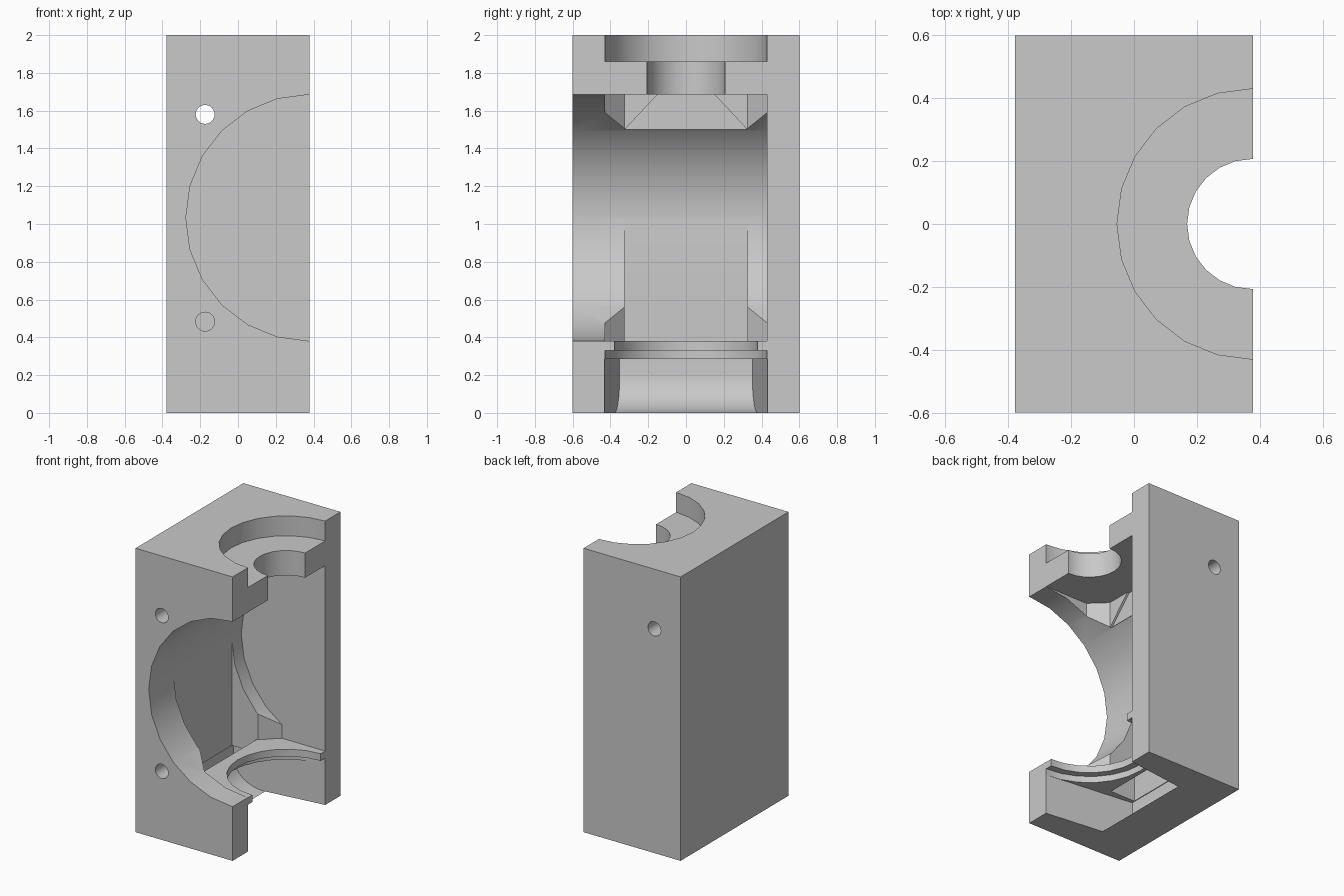
import bpy, bmesh, math
from mathutils import Matrix, Vector

if "Cube" in bpy.data.objects:
    bpy.data.objects.remove(bpy.data.objects["Cube"])

HALF = 0.378       # half width of the block
AXIS_X = 0.376     # axis of the round bores, just inside the open side
OUT = 0.8          # how far cutters reach beyond the open side

grey = bpy.data.materials.new("grey")
grey.use_nodes = True
colour = (0.585, 0.585, 0.585, 1)
grey.diffuse_color = colour
grey.node_tree.nodes["Principled BSDF"].inputs["Base Color"].default_value = colour


def to_object(bm, name):
    bmesh.ops.recalc_face_normals(bm, faces=bm.faces)
    mesh = bpy.data.meshes.new(name)
    bm.to_mesh(mesh)
    bm.free()
    mesh.materials.append(grey)
    obj = bpy.data.objects.new(name, mesh)
    bpy.context.collection.objects.link(obj)
    return obj


def loft(name, ring_a, ring_b):
    """Closed solid between two matching rings of points."""
    bm = bmesh.new()
    a = [bm.verts.new(p) for p in ring_a]
    b = [bm.verts.new(p) for p in ring_b]
    bm.faces.new(a)
    bm.faces.new(b)
    for i in range(len(a)):
        j = (i + 1) % len(a)
        bm.faces.new((a[i], a[j], b[j], b[i]))
    return to_object(bm, name)


def upright(name, half_plan, z0, z1):
    """Vertical prism from one half of a plan mirrored across y = 0."""
    plan = half_plan + [(x, -y) for x, y in reversed(half_plan)]
    return loft(name, [(x, y, z0) for x, y in plan], [(x, y, z1) for x, y in plan])


def bore(name, axis, centre, radius, start, end):
    """Cylinder along y or z; centre gives the other two coordinates."""
    bm = bmesh.new()
    bmesh.ops.create_cone(bm, cap_ends=True, segments=24, radius1=radius,
                          radius2=radius, depth=end - start)
    mid = (start + end) / 2
    if axis == "y":
        move = Matrix.Translation(Vector((centre[0], mid, centre[1])))
        bm.transform(move @ Matrix.Rotation(math.pi / 2, 4, "X"))
    else:
        bm.transform(Matrix.Translation(Vector((centre[0], centre[1], mid))))
    return to_object(bm, name)


# Solid block
body = upright("housing_block", [(-HALF, 0.6), (HALF, 0.6)], 0, 2)

# Base cavity with a curved floor and sides that narrow inward
profile = [(OUT, 0.285), (OUT, -0.05), (-0.04, -0.05)]
for i in range(9):
    t = math.radians(90 * i / 8)
    profile.append((-0.053 - 0.227 * math.sin(t), 0.2 * (1 - math.cos(t))))
profile.append((-0.28, 0.285))


def half_width(x):
    return 0.431 - 0.122 * (AXIS_X - x)


cutters = [loft("base_cavity", [(x, -half_width(x), z) for x, z in profile],
                [(x, half_width(x), z) for x, z in profile])]

# Stepped round openings in the floor and the top
for name, radius, z0, z1 in (("floor_groove", 0.43, 0.27, 0.33),
                             ("floor_lip", 0.38, 0.32, 0.4),
                             ("top_seat", 0.43, 1.86, 2.1),
                             ("top_hole", 0.207, 1.6, 1.9)):
    cutters.append(bore(name, "z", (AXIS_X, 0), radius, z0, z1))

# Chamber, large front bore, pocket behind it and slot down to the base cavity
cutters += [
    upright("chamber", [(-0.07, 0.325), (0.04, 0.43), (OUT, 0.43)], 0.38, 1.686),
    bore("front_bore", "y", (AXIS_X, 1.033), 0.652, -0.7, 0.43),
    upright("lower_pocket", [(-0.275, 0.325), (0.3, 0.325)], 0.38, 1.033),
    upright("pocket_slot", [(-0.275, 0.325), (-0.08, 0.325)], 0.25, 0.5),
]

# Shallow tapered recess above the chamber wall
taper = [(-0.325, 1.5), (0.325, 1.5), (0.15, 1.686), (-0.15, 1.686)]
cutters.append(loft("upper_recess", [(-0.085, y, z) for y, z in taper],
                    [(0.1, y, z) for y, z in taper]))

# Upper bolt hole runs through, lower one opens into the pocket
cutters.append(bore("upper_bolt_hole", "y", (-0.174, 1.58), 0.05, -0.7, 0.7))
cutters.append(bore("lower_bolt_hole", "y", (-0.174, 0.483), 0.05, -0.7, -0.2))

# Carve the block
for cutter in cutters:
    mod = body.modifiers.new(cutter.name, "BOOLEAN")
    mod.operation = "DIFFERENCE"
    mod.solver = "EXACT"
    mod.object = cutter
bpy.context.view_layer.update()
carved = bpy.data.meshes.new_from_object(
    body.evaluated_get(bpy.context.evaluated_depsgraph_get()))
body.modifiers.clear()
body.data = carved
carved.name = "housing_block"
for cutter in cutters:
    bpy.data.objects.remove(cutter)

# Smooth round walls, crisp edges
bpy.ops.object.select_all(action="DESELECT")
body.select_set(True)
bpy.context.view_layer.objects.active = body
bpy.ops.object.shade_smooth_by_angle(angle=math.radians(25))
